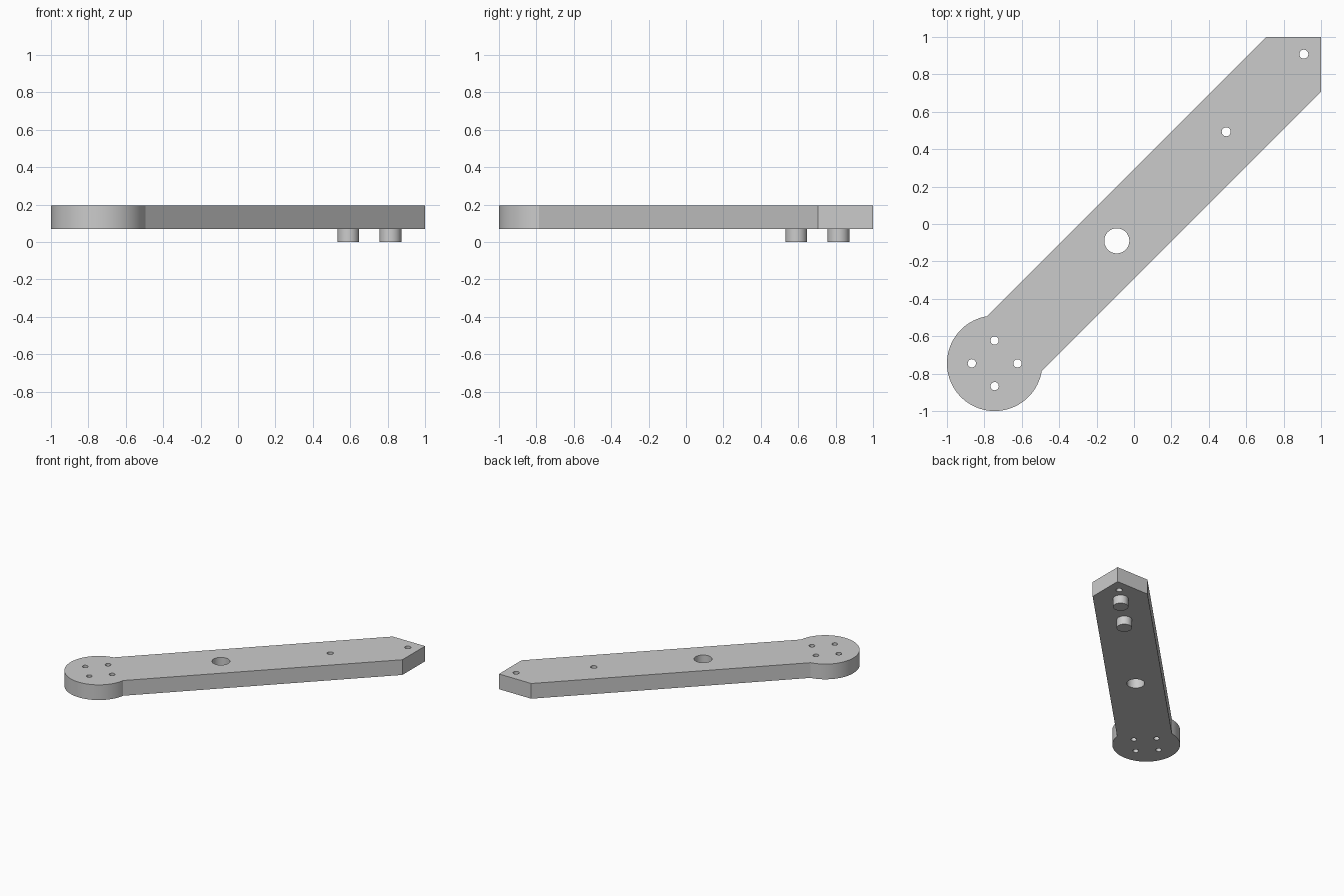
import bpy
import bmesh
from math import sin, cos, radians, asin, sqrt, degrees

if "Cube" in bpy.data.objects:
    bpy.data.objects.remove(bpy.data.objects["Cube"], do_unlink=True)

BOTTOM, TOP = 0.07, 0.195      # plate heights
HUB, HUB_R = -0.745, 0.255     # round end centre (x = y) and radius
OFFSET = 0.293                 # arm edges run along y = x +/- OFFSET

grey = bpy.data.materials.new("light grey")
grey.use_nodes = True
colour = (0.6, 0.6, 0.6, 1)
grey.diffuse_color = colour
grey.node_tree.nodes["Principled BSDF"].inputs["Base Color"].default_value = colour


def arc(x, y, r, start, end, count):
    step = (end - start) / count
    angles = [radians(start + step * i) for i in range(count + 1)]
    return [(x + r * cos(a), y + r * sin(a)) for a in angles]


def circle(x, y, r, count=32):
    return arc(x, y, r, 0, 360, count)[:-1]


def finish(obj):
    obj.data.materials.clear()
    obj.data.materials.append(grey)
    bpy.ops.object.select_all(action='DESELECT')
    obj.select_set(True)
    bpy.context.view_layer.objects.active = obj
    bpy.ops.object.shade_smooth_by_angle(angle=radians(25))


def plate(name, loops, low, high):
    """Extrude an outline; the loops inside it become through holes."""
    curve = bpy.data.curves.new(name, 'CURVE')
    curve.dimensions = '2D'
    curve.fill_mode = 'BOTH'
    curve.extrude = (high - low) / 2
    for loop in loops:
        spline = curve.splines.new('POLY')
        spline.points.add(len(loop) - 1)
        spline.use_cyclic_u = True
        for point, (x, y) in zip(spline.points, loop):
            point.co = (x, y, 0, 1)
    obj = bpy.data.objects.new(name, curve)
    obj.location.z = (low + high) / 2
    bpy.context.collection.objects.link(obj)
    bpy.ops.object.select_all(action='DESELECT')
    obj.select_set(True)
    bpy.context.view_layer.objects.active = obj
    bpy.ops.object.convert(target='MESH')
    obj = bpy.context.view_layer.objects.active
    # Weld the caps to the walls
    bm = bmesh.new()
    bm.from_mesh(obj.data)
    bmesh.ops.remove_doubles(bm, verts=bm.verts, dist=0.0001)
    bmesh.ops.recalc_face_normals(bm, faces=bm.faces)
    bm.to_mesh(obj.data)
    bm.free()
    finish(obj)


# Arm outline: round hub, straight diagonal edges and a square corner tip
half = degrees(asin(OFFSET / sqrt(2) / HUB_R))
outline = arc(HUB, HUB, HUB_R, 45 + half, 405 - half, 72)
outline += [(1, 1 - OFFSET), (1, 1), (1 - OFFSET, 1)]

# Through holes: four around the hub, one large bore, two near the tip
holes = [circle(HUB + 0.122 * dx, HUB + 0.122 * dy, 0.022)
         for dx, dy in ((1, 0), (0, 1), (-1, 0), (0, -1))]
holes.append(circle(-0.092, -0.09, 0.067, 48))
holes += [circle(p, p, 0.024) for p in (0.493, 0.908)]
plate("arm", [outline] + holes, BOTTOM, TOP)

# Round pegs under the arm
for name, p in (("inner_peg", 0.59), ("outer_peg", 0.815)):
    bpy.ops.mesh.primitive_cylinder_add(vertices=48, radius=0.058, depth=BOTTOM,
                                        location=(p, p, BOTTOM / 2))
    peg = bpy.context.object
    peg.name = name
    finish(peg)
